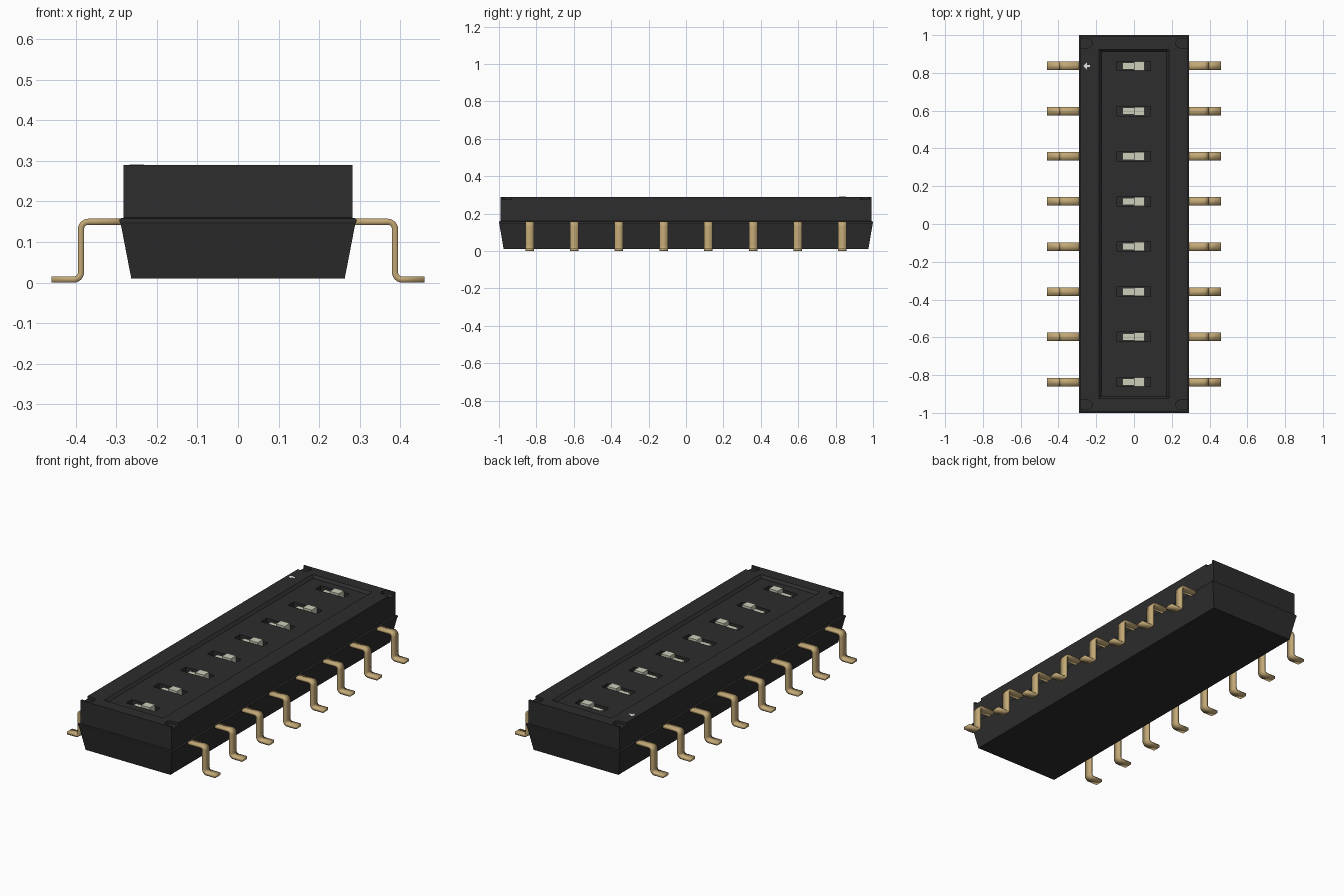
import bpy, bmesh, math
from mathutils import Vector

cube = bpy.data.objects.get("Cube")
if cube:
    bpy.data.objects.remove(cube, do_unlink=True)

PITCH, COUNT = 0.239, 8
ROWS = [(i - (COUNT - 1) / 2) * PITCH for i in range(COUNT)]


def material(name, rgb):
    m = bpy.data.materials.new(name)
    m.use_nodes = True
    m.diffuse_color = (*rgb, 1)
    m.node_tree.nodes["Principled BSDF"].inputs["Base Color"].default_value = (*rgb, 1)
    return m


black = material("black plastic", (0.026, 0.026, 0.026))
gold = material("gold metal", (0.54, 0.39, 0.18))
ivory = material("ivory plastic", (0.62, 0.62, 0.5))
white = material("white paint", (0.8, 0.8, 0.78))


def finish(name, bm, mat):
    bmesh.ops.recalc_face_normals(bm, faces=bm.faces)
    mesh = bpy.data.meshes.new(name)
    bm.to_mesh(mesh)
    bm.free()
    mesh.materials.append(mat)
    ob = bpy.data.objects.new(name, mesh)
    bpy.context.collection.objects.link(ob)
    return ob


def add_box(bm, x0, x1, y0, y1, z0, z1):
    verts = bmesh.ops.create_cube(bm, size=1)["verts"]
    for v in verts:
        v.co = ((x0 + x1) / 2 + v.co.x * (x1 - x0),
                (y0 + y1) / 2 + v.co.y * (y1 - y0),
                (z0 + z1) / 2 + v.co.z * (z1 - z0))
    return verts


def add_prism(bm, outline, z0, z1):
    face = bm.faces.new([bm.verts.new((x, y, z0)) for x, y in outline])
    made = bmesh.ops.extrude_face_region(bm, geom=[face])["geom"]
    for v in made:
        if isinstance(v, bmesh.types.BMVert):
            v.co.z = z1


def cut(target, bm):
    cutter = finish("cutter", bm, black)
    cutter.hide_render = True
    mod = target.modifiers.new("cut", "BOOLEAN")
    mod.operation, mod.solver, mod.object = "DIFFERENCE", "EXACT", cutter
    bpy.context.view_layer.objects.active = target
    bpy.ops.object.modifier_apply(modifier=mod.name)
    bpy.data.objects.remove(cutter, do_unlink=True)


# Housing: stacked rectangles (half width, half length, height), ending in the sunken top panel
levels = [(0.263, 0.975, 0.01), (0.289, 0.998, 0.145), (0.292, 1.0, 0.15),
          (0.292, 1.0, 0.158), (0.282, 0.993, 0.16), (0.282, 0.993, 0.29),
          (0.185, 0.925, 0.29), (0.172, 0.912, 0.276)]
bm = bmesh.new()
rings = [[bm.verts.new((sx * hx, sy * hy, z)) for sx, sy in ((-1, -1), (1, -1), (1, 1), (-1, 1))]
         for hx, hy, z in levels]
for a, b in zip(rings, rings[1:]):
    for i in range(4):
        j = (i + 1) % 4
        bm.faces.new((a[i], a[j], b[j], b[i]))
bm.faces.new(rings[0])
bm.faces.new(rings[-1])
housing = finish("housing", bm, black)

# Slider slots
bm = bmesh.new()
for y in ROWS:
    add_box(bm, -0.09, 0.087, y - 0.025, y + 0.025, 0.225, 0.32)
cut(housing, bm)

# Rounded corner notches, open towards the long sides
bm = bmesh.new()
arc = [math.pi / 2 + math.pi * k / 12 for k in range(13)]
for sx in (-1, 1):
    for sy in (-1, 1):
        outline = [(0.247 + 0.025 * math.cos(t), 0.957 + 0.025 * math.sin(t)) for t in arc]
        outline += [(0.31, 0.932), (0.31, 0.982)]
        add_prism(bm, [(sx * x, sy * y) for x, y in outline], 0.275, 0.32)
cut(housing, bm)

# Sliders: a low tongue with a raised knob
bm = bmesh.new()
for y in ROWS:
    add_box(bm, -0.06, 0.002, y - 0.019, y + 0.019, 0.22, 0.264)
    add_box(bm, 0.0, 0.055, y - 0.023, y + 0.023, 0.22, 0.287)
finish("sliders", bm, ivory)

# Leads: a bent strip, thickened, repeated along the side and mirrored
corners = [Vector(p) for p in ((0.26, 0.15), (0.387, 0.15), (0.387, 0.0075), (0.46, 0.0075))]
path = [corners[0]]
radius = 0.018
for before, c, after in zip(corners, corners[1:], corners[2:]):
    u, w = (before - c).normalized(), (after - c).normalized()
    for k in range(7):
        t = k / 6 * math.pi / 2
        path.append(c + u * radius * (1 - math.sin(t)) + w * radius * (1 - math.cos(t)))
path.append(corners[-1])
bm = bmesh.new()
pairs = [[bm.verts.new((p.x, ROWS[0] + s * 0.0225, p.y)) for s in (-1, 1)] for p in path]
for a, b in zip(pairs, pairs[1:]):
    bm.faces.new((a[0], a[1], b[1], b[0]))
leads = finish("leads", bm, gold)
solid = leads.modifiers.new("thickness", "SOLIDIFY")
solid.thickness, solid.offset = 0.015, 0
rows = leads.modifiers.new("row", "ARRAY")
rows.count = COUNT
rows.use_relative_offset, rows.use_constant_offset = False, True
rows.constant_offset_displace = (0, PITCH, 0)
leads.modifiers.new("both_sides", "MIRROR")
bpy.ops.object.select_all(action="DESELECT")
leads.select_set(True)
bpy.context.view_layer.objects.active = leads
bpy.ops.object.shade_smooth_by_angle(angle=math.radians(35))

# First position mark: a small painted arrow
half = [(-0.268, 0), (-0.25, 0.018), (-0.25, 0.006), (-0.232, 0.006)]
bm = bmesh.new()
arrow = half + [(x, -y) for x, y in reversed(half[1:])]
add_prism(bm, [(x, ROWS[-1] + y) for x, y in arrow], 0.288, 0.291)
finish("position_mark", bm, white)
